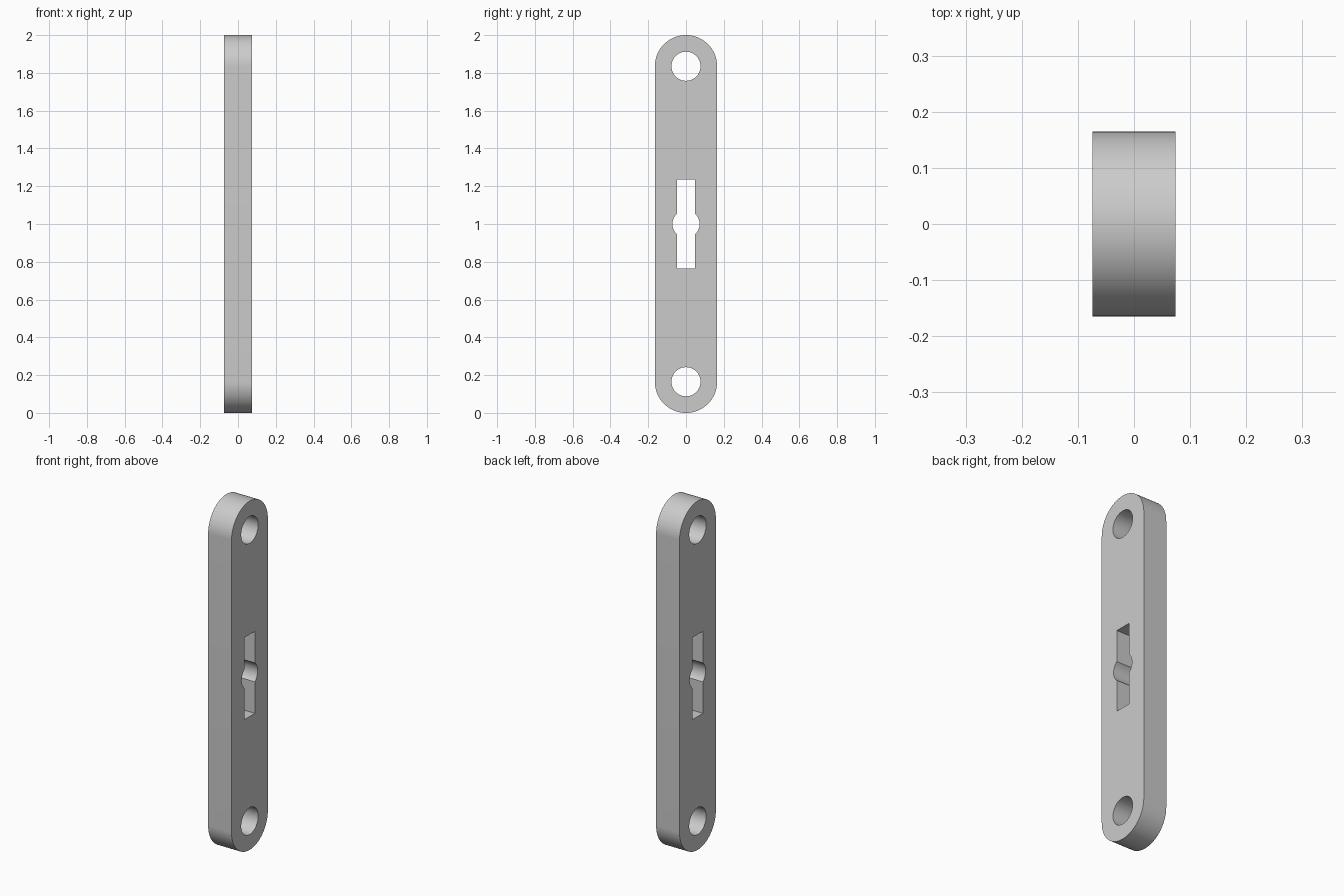
import bpy
import bmesh
from math import acos, cos, pi, sin
from mathutils import Vector

cube = bpy.data.objects.get("Cube")
if cube:
    bpy.data.objects.remove(cube, do_unlink=True)

LENGTH, HALF_WIDTH, THICKNESS = 2.0, 0.165, 0.148
HOLE_RADIUS = 0.077
SLOT_HALF_WIDTH, SLOT_HALF_LENGTH, BULGE_RADIUS = 0.047, 0.235, 0.072


def arc(z, radius, start, end, steps):
    """Points (y, z) along an arc centred on y = 0, both ends included."""
    angles = [start + (end - start) * i / steps for i in range(steps + 1)]
    return [(radius * cos(a), z + radius * sin(a)) for a in angles]


low, middle, high = HALF_WIDTH, LENGTH / 2, LENGTH - HALF_WIDTH

# Rounded bar outline
outline = arc(high, HALF_WIDTH, 0, pi, 48) + arc(low, HALF_WIDTH, pi, 2 * pi, 48)

# Round holes at both ends
holes = [arc(z, HOLE_RADIUS, 0, 2 * pi, 48)[:-1] for z in (low, high)]

# Central slot with a round bulge
a = acos(SLOT_HALF_WIDTH / BULGE_RADIUS)
w, bottom, top = SLOT_HALF_WIDTH, middle - SLOT_HALF_LENGTH, middle + SLOT_HALF_LENGTH
slot = ([(w, bottom)] + arc(middle, BULGE_RADIUS, -a, a, 16) + [(w, top), (-w, top)]
        + arc(middle, BULGE_RADIUS, pi - a, pi + a, 16) + [(-w, bottom)])

# Fill the profile and extrude it across x
bm = bmesh.new()
edges = []
for loop in [outline, slot] + holes:
    verts = [bm.verts.new((-THICKNESS / 2, y, z)) for y, z in loop]
    edges += [bm.edges.new((v, verts[i - 1])) for i, v in enumerate(verts)]
bmesh.ops.triangle_fill(bm, edges=edges, use_beauty=True, normal=Vector((1, 0, 0)))
result = bmesh.ops.extrude_face_region(bm, geom=bm.faces[:])
moved = [v for v in result["geom"] if isinstance(v, bmesh.types.BMVert)]
bmesh.ops.translate(bm, verts=moved, vec=(THICKNESS, 0, 0))
bmesh.ops.recalc_face_normals(bm, faces=bm.faces[:])

mesh = bpy.data.meshes.new("slotted_link_bar")
bm.to_mesh(mesh)
bm.free()
bar = bpy.data.objects.new("slotted_link_bar", mesh)
bpy.context.collection.objects.link(bar)

# Plain grey finish
grey = bpy.data.materials.new("light_grey")
grey.use_nodes = True
colour = (0.6, 0.6, 0.6, 1)
grey.diffuse_color = colour
grey.node_tree.nodes["Principled BSDF"].inputs["Base Color"].default_value = colour
mesh.materials.append(grey)

# Smooth curved walls, sharp rims
bpy.ops.object.select_all(action="DESELECT")
bar.select_set(True)
bpy.context.view_layer.objects.active = bar
bpy.ops.object.shade_smooth_by_angle(angle=pi / 6)
